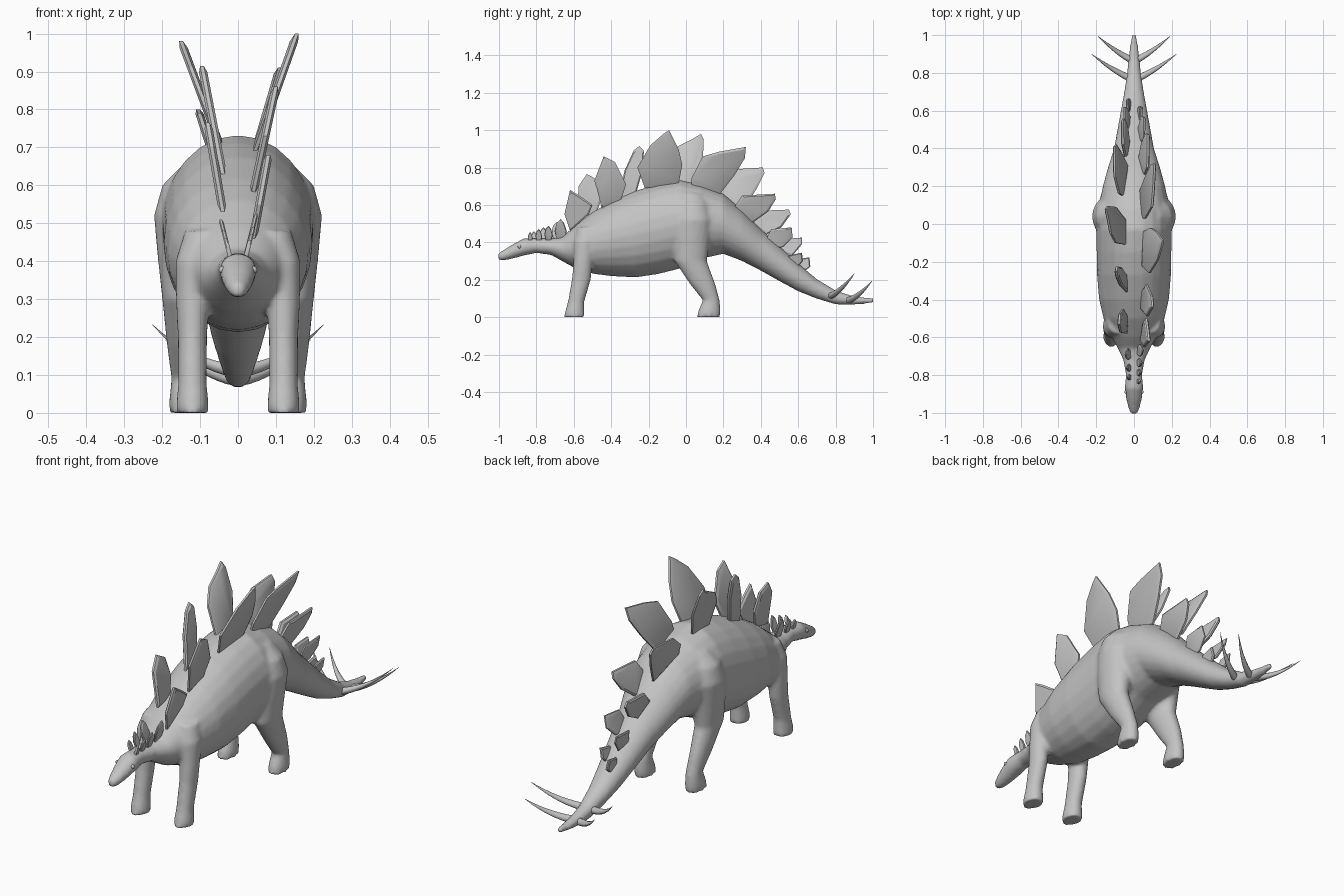
import bpy, bmesh, math
from mathutils import Vector

grey = bpy.data.materials.new("stone_grey")
grey.diffuse_color = (0.55, 0.55, 0.55, 1)


def finish(bm, name, angle=None):
    bmesh.ops.recalc_face_normals(bm, faces=bm.faces)
    me = bpy.data.meshes.new(name)
    bm.to_mesh(me)
    bm.free()
    me.materials.append(grey)
    ob = bpy.data.objects.new(name, me)
    bpy.context.collection.objects.link(ob)
    if angle:
        bpy.ops.object.select_all(action='DESELECT')
        bpy.context.view_layer.objects.active = ob
        ob.select_set(True)
        bpy.ops.object.shade_smooth_by_angle(angle=math.radians(angle))
    return ob


def tube(bm, rings, axis, n=20):
    """Loft ellipses (x, y, z, a, b) whose planes face the given axis."""
    u, v = [Vector(d) for i, d in enumerate(((1, 0, 0), (0, 1, 0), (0, 0, 1))) if i != axis]
    loops = []
    for x, y, z, a, b in rings:
        loops.append([bm.verts.new(Vector((x, y, z)) + u * a * math.cos(t * math.tau / n)
                                   + v * b * math.sin(t * math.tau / n)) for t in range(n)])
    for p, q in zip(loops, loops[1:]):
        for i in range(n):
            j = (i + 1) % n
            bm.faces.new((p[i], p[j], q[j], q[i]))
    bm.faces.new(loops[0][::-1])
    bm.faces.new(loops[-1])


# Trunk, neck, head and tail: y, top, bottom, half width
trunk = [(-1.005, .340, .306, .018), (-.975, .360, .302, .030), (-.93, .388, .312, .041),
         (-.87, .420, .328, .050), (-.80, .422, .343, .043), (-.72, .420, .332, .057),
         (-.66, .430, .298, .085), (-.60, .485, .265, .118), (-.50, .562, .232, .162),
         (-.40, .618, .219, .185), (-.27, .676, .212, .196), (-.15, .712, .230, .198),
         (-.03, .733, .260, .200), (.08, .708, .312, .190), (.20, .660, .338, .165),
         (.30, .575, .300, .138), (.40, .472, .248, .106), (.50, .380, .192, .088),
         (.60, .288, .138, .070), (.70, .203, .098, .052), (.80, .143, .068, .037),
         (.88, .117, .066, .029), (.95, .106, .070, .021), (1.005, .103, .078, .011)]
# Legs: z, x, y, half width, half depth
hind_leg = [(0, .14, .12, .041, .062), (.035, .14, .125, .041, .060), (.09, .14, .135, .036, .045),
            (.175, .145, .09, .042, .068), (.30, .146, .025, .054, .087), (.42, .14, .03, .073, .10),
            (.52, .126, .04, .096, .11), (.60, .11, .04, .09, .09), (.66, .08, .04, .06, .06)]
front_leg = [(0, .12, -.597, .043, .056), (.03, .12, -.595, .042, .052), (.08, .12, -.588, .038, .044),
             (.20, .12, -.56, .039, .051), (.30, .12, -.55, .044, .052), (.40, .115, -.54, .05, .06),
             (.48, .09, -.52, .05, .06)]

bm = bmesh.new()
tube(bm, [(0, y, (t + b) / 2, w, (t - b) / 2) for y, t, b, w in trunk], 1, 24)
for leg in (hind_leg, front_leg):
    for s in (-1, 1):
        tube(bm, [(s * x, y, z, a, b) for z, x, y, a, b in leg], 2)
body = finish(bm, "body_with_legs")
# Fuse the limbs into the trunk and soften the joins
fuse = body.modifiers.new("fuse", 'REMESH')
fuse.mode = 'VOXEL'
fuse.voxel_size = .01
fuse.use_smooth_shade = True
soft = body.modifiers.new("soften", 'SMOOTH')
soft.factor = .5
soft.iterations = 6

# Eyes
for s, side in ((-1, "left"), (1, "right")):
    bm = bmesh.new()
    bmesh.ops.create_uvsphere(bm, u_segments=12, v_segments=8, radius=.010)
    bmesh.ops.translate(bm, verts=bm.verts, vec=(s * .041, -.89, .377))
    finish(bm, side + "_eye", 60)


def plate(name, side, outline, x_low, x_high, thick=.010):
    """Thin leaning plate with bevelled rim; outline holds (y, z) points."""
    lo, hi = min(p[1] for p in outline), max(p[1] for p in outline)
    cy = sum(p[0] for p in outline) / len(outline)
    cz = sum(p[1] for p in outline) / len(outline)
    bm = bmesh.new()
    loops = []
    for off, k in ((-thick, .86), (-thick * .45, 1), (thick * .45, 1), (thick, .86)):
        loop = []
        for y, z in outline:
            y, z = cy + (y - cy) * k, cz + (z - cz) * k
            x = x_low + (x_high - x_low) * (z - lo) / (hi - lo) + off
            loop.append(bm.verts.new((side * x, y, z)))
        loops.append(loop)
    n = len(outline)
    for p, q in zip(loops, loops[1:]):
        for i in range(n):
            j = (i + 1) % n
            bm.faces.new((p[i], p[j], q[j], q[i]))
    bm.faces.new(loops[0][::-1])
    bm.faces.new(loops[-1])
    finish(bm, name, 25)


# Back plates: x at the base, x at the tip, outline
right_plates = [
    (.04, .08, [(-.62, .68), (-.57, .65), (-.50, .60), (-.52, .55), (-.62, .46), (-.65, .55)]),
    (.04, .10, [(-.44, .86), (-.38, .83), (-.32, .71), (-.35, .62), (-.45, .58), (-.475, .68), (-.49, .73)]),
    (.045, .155, [(-.09, 1.0), (-.04, .90), (-.02, .815), (-.04, .71), (-.22, .69), (-.26, .80),
                  (-.19, .92), (-.12, .98)]),
    (.035, .11, [(.32, .91), (.315, .85), (.26, .76), (.18, .655), (.03, .69), (.03, .745),
                 (.09, .86), (.18, .885)]),
    (.03, .075, [(.30, .65), (.475, .66), (.48, .63), (.44, .565), (.35, .50), (.26, .59)]),
    (.025, .055, [(.455, .47), (.565, .48), (.57, .425), (.52, .375), (.45, .36), (.43, .42)]),
    (.02, .04, [(.55, .33), (.62, .345), (.625, .30), (.59, .26), (.54, .28)])]
left_plates = [
    (.04, .08, [(-.53, .765), (-.475, .735), (-.45, .64), (-.48, .55), (-.58, .53), (-.575, .70)]),
    (.04, .095, [(-.25, .915), (-.225, .89), (-.23, .79), (-.27, .65), (-.36, .63), (-.33, .78), (-.28, .89)]),
    (.045, .15, [(.08, .98), (.095, .95), (.09, .84), (.02, .70), (-.11, .70), (-.10, .84),
                 (-.05, .91), (.03, .95)]),
    (.035, .105, [(.41, .80), (.42, .77), (.38, .69), (.31, .58), (.15, .66), (.16, .72), (.25, .79)]),
    (.03, .06, [(.55, .575), (.56, .55), (.51, .48), (.43, .44), (.35, .50), (.42, .57)]),
    (.025, .05, [(.62, .425), (.62, .39), (.57, .33), (.50, .35), (.52, .42)]),
    (.02, .035, [(.60, .31), (.66, .32), (.665, .27), (.62, .235), (.58, .26)])]
for s, side, group in ((1, "right", right_plates), (-1, "left", left_plates)):
    for i, (a, b, pts) in enumerate(group):
        plate(f"{side}_back_plate_{i + 1}", s, pts, a, b, .011 if i < 5 else .008)

# Small leaf plates along the neck: side, y, base z, tip z, width
leaf = [(0, 1), (.3, .8), (.5, .45), (.3, 0), (-.3, 0), (-.5, .45), (-.35, .8)]
neck = [(1, -.67, .405, .525, .065), (-1, -.69, .40, .51, .06), (1, -.735, .40, .49, .045),
        (-1, -.762, .40, .482, .04), (1, -.787, .40, .472, .036), (-1, -.812, .40, .46, .03),
        (1, -.833, .40, .455, .026)]
for i, (s, y, lo, hi, w) in enumerate(neck):
    plate(f"neck_plate_{i + 1}", s, [(y + u * w, lo + v * (hi - lo)) for u, v in leaf],
          .018, .018 + .25 * (hi - lo), .006)

# Two pairs of curved tail spikes
for name, y0, z0, spread, dy, dz in (("front", .765, .11, .225, .135, .122),
                                     ("rear", .865, .088, .192, .13, .105)):
    for s, side in ((-1, "left"), (1, "right")):
        bm = bmesh.new()
        rings = []
        for i in range(9):
            t = i / 8
            r = .017 * (1 - t ** 1.6) + .0008
            rings.append((s * (.008 + t * (spread - .008)), y0 + dy * (.7 * t + .3 * t * t),
                          z0 + dz * (.3 * t + .7 * t ** 2.2), r * 1.15, r))
        tube(bm, rings, 0, 10)
        finish(bm, f"{name}_{side}_tail_spike", 50)
